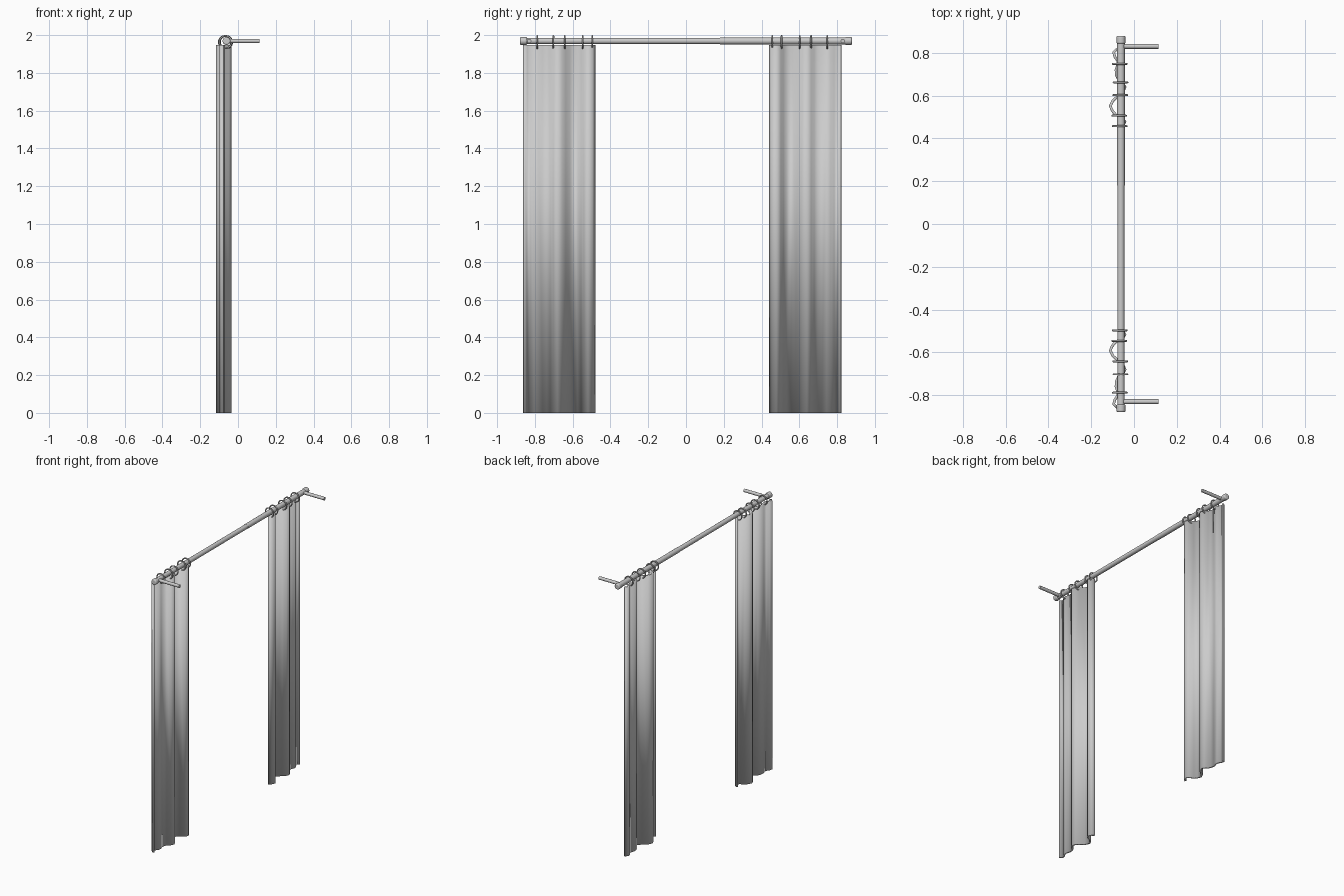
import bpy, bmesh, math
from mathutils import Vector

if "Cube" in bpy.data.objects:
    bpy.data.objects.remove(bpy.data.objects["Cube"])

ROD_X, ROD_Z = -0.061, 1.969


def smooth(ob, angle=40):
    bpy.ops.object.select_all(action='DESELECT')
    ob.select_set(True)
    bpy.context.view_layer.objects.active = ob
    bpy.ops.object.shade_smooth_by_angle(angle=math.radians(angle))


def cylinder(name, a, b, r, sides=16):
    a, b = Vector(a), Vector(b)
    d = b - a
    bpy.ops.mesh.primitive_cylinder_add(vertices=sides, radius=r, depth=d.length, location=(a + b) / 2)
    ob = bpy.context.object
    ob.name = name
    ob.rotation_euler = d.to_track_quat('Z', 'Y').to_euler()
    smooth(ob)
    return ob


def mirror_y(y, side):
    # The left panel is the right one mirrored about y = -0.02
    return y if side > 0 else -0.04 - y


# Telescoping rod: thinner half slides into the thicker half
cylinder("rod_outer", (ROD_X, 0.18, ROD_Z), (ROD_X, 0.86, ROD_Z), 0.018)
cylinder("rod_inner", (ROD_X, -0.86, ROD_Z), (ROD_X, 0.2, ROD_Z), 0.0165)

# Rounded end caps and wall brackets
for side, label in ((1, "right"), (-1, "left")):
    cap = cylinder("end_cap_" + label, (ROD_X, side * 0.842, ROD_Z), (ROD_X, side * 0.879, ROD_Z), 0.021)
    bev = cap.modifiers.new("round", 'BEVEL')
    bev.width = 0.007
    bev.segments = 3
    cylinder("bracket_" + label, (ROD_X, side * 0.83, ROD_Z), (0.114, side * 0.83, ROD_Z), 0.0115, 12)

# Curtain cross-section as (y, x), drawn along the cloth
FOLDS = [(0.445, -0.07), (0.458, -0.052), (0.478, -0.042), (0.497, -0.055),
         (0.51, -0.085), (0.53, -0.102), (0.552, -0.111), (0.578, -0.097),
         (0.602, -0.068), (0.62, -0.05), (0.64, -0.042), (0.658, -0.052),
         (0.675, -0.073), (0.695, -0.082), (0.72, -0.084), (0.745, -0.075),
         (0.762, -0.076), (0.782, -0.09), (0.802, -0.095), (0.818, -0.078)]
RINGS = [(0.457, -0.067), (0.506, -0.069), (0.602, -0.064), (0.662, -0.063), (0.748, -0.066)]

for side, label in ((1, "right"), (-1, "left")):
    # Pleated cloth extruded straight down
    bm = bmesh.new()
    rows = [[bm.verts.new((x, mirror_y(y, side), z)) for y, x in FOLDS] for z in (0, 1.948)]
    for i in range(len(FOLDS) - 1):
        bm.faces.new((rows[0][i], rows[0][i + 1], rows[1][i + 1], rows[1][i]))
    me = bpy.data.meshes.new("curtain_" + label)
    bm.to_mesh(me)
    bm.free()
    curtain = bpy.data.objects.new("curtain_" + label, me)
    bpy.context.collection.objects.link(curtain)
    sol = curtain.modifiers.new("thickness", 'SOLIDIFY')
    sol.thickness = 0.013
    sol.offset = 0
    smooth(curtain, 60)

    # Hanging rings around the rod
    for i, (y, x) in enumerate(RINGS):
        bpy.ops.mesh.primitive_torus_add(location=(x, mirror_y(y, side), 1.963),
                                         rotation=(math.pi / 2, 0, 0),
                                         major_radius=0.0325, minor_radius=0.0045,
                                         major_segments=24, minor_segments=8)
        ring = bpy.context.object
        ring.name = f"ring_{label}_{i + 1}"
        smooth(ring, 60)
